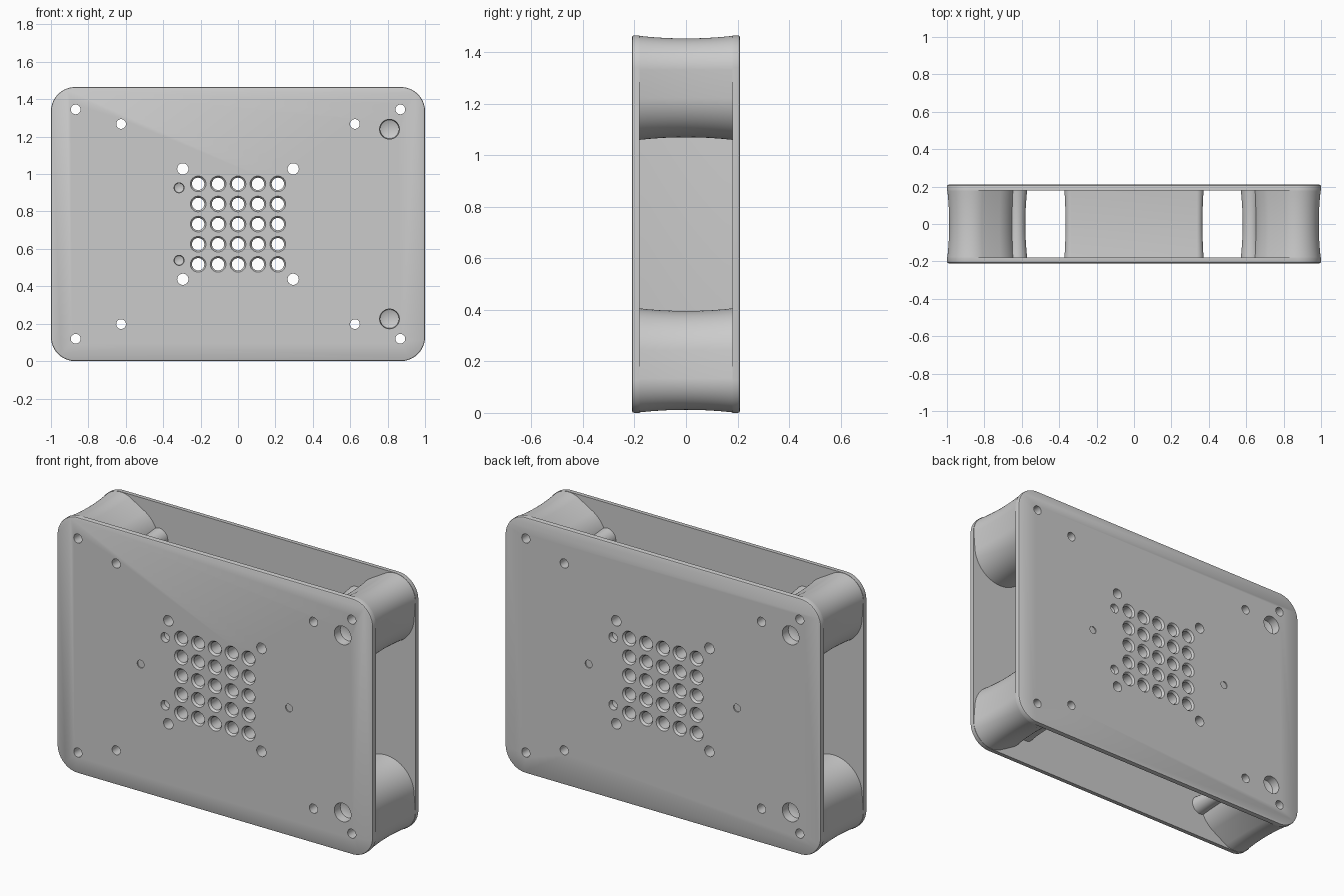
import bpy, bmesh
from math import sin, cos, tau

if "Cube" in bpy.data.objects:
    bpy.data.objects.remove(bpy.data.objects["Cube"])

ZC = 0.7325        # middle height
HY = 0.21          # half depth
WALL = 0.18        # inner face of the plates


def skin(bm, rings):
    """Close a stack of equal rings into a solid."""
    loops = [[bm.verts.new(p) for p in ring] for ring in rings]
    n = len(loops[0])
    for a, b in zip(loops, loops[1:]):
        for i in range(n):
            bm.faces.new((a[i], a[(i + 1) % n], b[(i + 1) % n], b[i]))
    bm.faces.new(loops[0])
    bm.faces.new(loops[-1])


def finish(bm, name):
    bmesh.ops.recalc_face_normals(bm, faces=bm.faces)
    mesh = bpy.data.meshes.new(name)
    bm.to_mesh(mesh)
    bm.free()
    ob = bpy.data.objects.new(name, mesh)
    bpy.context.collection.objects.link(ob)
    return ob


def hull_part(name, circles, sections, n=96):
    """Rounded outline around circles (x, z, r), stacked along y with an offset."""
    rings = []
    for y, off in sections:
        ring = []
        for i in range(n):
            c, s = cos(tau * (i + .5) / n), sin(tau * (i + .5) / n)
            x, z, r = max(circles, key=lambda k: k[0] * c + k[1] * s + k[2])
            ring.append((x + (r + off) * c, y, ZC + z + (r + off) * s))
        rings.append(ring)
    bm = bmesh.new()
    skin(bm, rings)
    return finish(bm, name)


def four(x, z, r):
    return [(sx * x, sz * z, r) for sx in (1, -1) for sz in (1, -1)]


def waist(depth, n=12):
    """Sections that narrow towards the middle and sink slightly into both plates."""
    inner = [(WALL * t, -depth * (1 - t * t)) for t in (2 * i / n - 1 for i in range(n + 1))]
    return [(-WALL - .012, 0)] + inner + [(WALL + .012, 0)]


def drill(bm, x, z, profile, side=1, n=32):
    """Revolved cutter; profile is (y, r) seen from the front, side=-1 turns it to the back."""
    skin(bm, [[(side * x + r * cos(tau * i / n), side * y, ZC + z + r * sin(tau * i / n))
               for i in range(n)] for y, r in profile])


def boolean(target, tool, op):
    mod = target.modifiers.new(op.lower(), 'BOOLEAN')
    mod.operation, mod.object, mod.solver = op, tool, 'EXACT'
    bpy.context.view_layer.objects.active = target
    bpy.ops.object.modifier_apply(modifier=mod.name)
    bpy.data.objects.remove(tool)


# Front and back plates with softened outer edges
corner = four(.87, .6025, .13)
edge = [(HY, -.008), (HY - .003, -.002), (HY - .009, 0), (WALL, 0)]
body = hull_part("enclosure_body", corner, [(-y, o) for y, o in edge])
parts = [hull_part("back_plate", corner, edge)]

# Corner pillars and the slim screw posts beside them
for sx in (1, -1):
    for sz in (1, -1):
        parts.append(hull_part("corner_pillar",
                               [(sx * .87, sz * .6025, .128), (sx * .81, sz * .507, .18)], waist(.01)))
        parts.append(hull_part("screw_post", [(sx * .625, sz * .535, .054)], waist(.01), 48))

# Central block
parts.append(hull_part("central_block", four(.335, .335, .037), waist(.006)))
for p in parts:
    boolean(body, p, 'UNION')

# Hole cutters
bm = bmesh.new()
OUT = HY + .02
for x, z, r in four(.868, .613, .026) + four(.625, .535, .026) + four(.295, .295, .03):
    drill(bm, x, z, [(-OUT, r), (OUT, r)])
vent = [(-OUT, .042), (-HY, .042), (-HY + .012, .033), (HY - .012, .033), (HY, .042), (OUT, .042)]
for i in range(-2, 3):
    for j in range(-2, 3):
        drill(bm, i * .1065, j * .1075, vent)
for side in (1, -1):
    for s in (1, -1):
        # locating sockets, small pin holes and shallow dimples
        drill(bm, .81, s * .507, [(-OUT, .053), (-HY, .053), (-HY + .05, .05), (-HY + .06, .028)], side)
        drill(bm, -.315, s * .194, [(-OUT, .027), (-HY, .027), (-HY + .03, .025), (-HY + .036, .012)], side)
        drill(bm, s * .47, 0, [(-OUT, .022), (-HY + .006, .022)], side)
boolean(body, finish(bm, "hole_cutter"), 'DIFFERENCE')

# Smooth walls, crisp edges
bpy.ops.object.select_all(action='DESELECT')
body.select_set(True)
bpy.context.view_layer.objects.active = body
bpy.ops.object.shade_smooth_by_angle(angle=.5)
